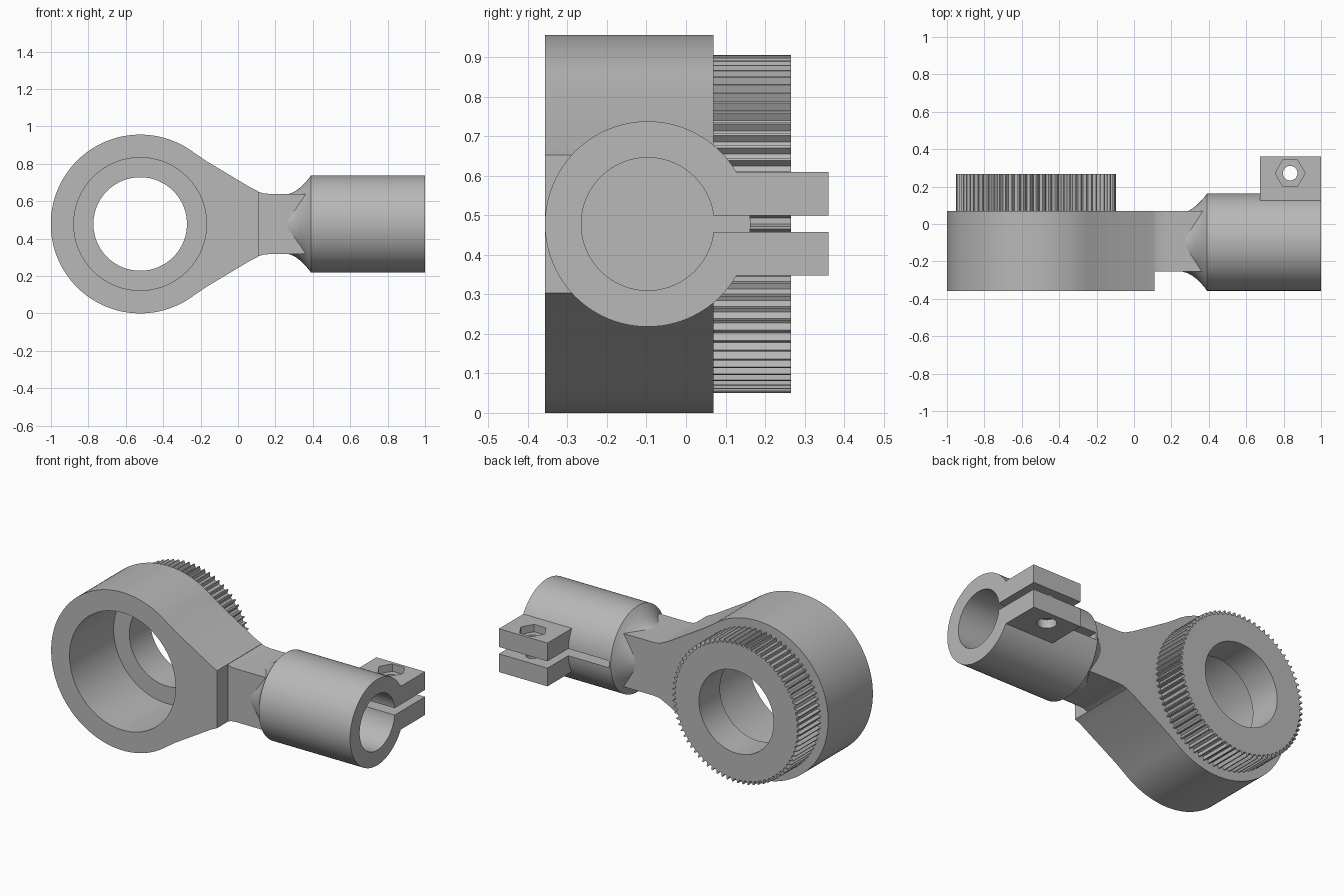
import bpy
import bmesh
from math import cos, sin, pi, radians

cube = bpy.data.objects.get("Cube")
if cube:
    bpy.data.objects.remove(cube, do_unlink=True)

MID = 0.478           # height of the shared centre line
RING_X = -0.523       # ring centre
SOCKET_Y = -0.097     # socket axis

grey = bpy.data.materials.new("machined grey")
grey.use_nodes = True
grey.diffuse_color = (0.48, 0.48, 0.48, 1)
grey.node_tree.nodes["Principled BSDF"].inputs["Base Color"].default_value = grey.diffuse_color


def place(axis, d, p):
    """Put a 2D profile point at distance d along an axis."""
    return {"x": (d, p[0], p[1]), "y": (p[0], d, p[1]), "z": (p[0], p[1], d)}[axis]


def loft(name, axis, sections):
    """Skin a list of (distance, outline) sections and cap both ends."""
    bm = bmesh.new()
    rows = [[bm.verts.new(place(axis, d, p)) for p in pts] for d, pts in sections]
    n = len(rows[0])
    for a, b in zip(rows, rows[1:]):
        for i in range(n):
            j = (i + 1) % n
            bm.faces.new((a[i], a[j], b[j], b[i]))
    bm.faces.new(rows[0])
    bm.faces.new(rows[-1])
    bmesh.ops.recalc_face_normals(bm, faces=bm.faces)
    mesh = bpy.data.meshes.new(name)
    bm.to_mesh(mesh)
    bm.free()
    mesh.materials.append(grey)
    ob = bpy.data.objects.new(name, mesh)
    bpy.context.collection.objects.link(ob)
    return ob


def prism(name, axis, pts, lo, hi):
    return loft(name, axis, [(lo, pts), (hi, pts)])


def box(name, x, y, z):
    return prism(name, "z", [(x[0], y[0]), (x[1], y[0]), (x[1], y[1]), (x[0], y[1])], *z)


def circle(cx, cy, r, n=96):
    return [(cx + r * cos(2 * pi * i / n), cy + r * sin(2 * pi * i / n)) for i in range(n)]


def combine(ob, other, operation):
    """Apply a boolean and remove the second object."""
    mod = ob.modifiers.new("combine", "BOOLEAN")
    mod.operation, mod.solver, mod.object = operation, "EXACT", other
    bpy.context.view_layer.objects.active = ob
    bpy.ops.object.modifier_apply(modifier=mod.name)
    bpy.data.objects.remove(other, do_unlink=True)


def mirrored(upper):
    """Close an upper outline (x, height above centre) with its mirror image."""
    return [(x, MID + h) for x, h in upper] + [(x, MID - h) for x, h in reversed(upper)]


# Ring with its tapering arm
arc = [radians(178 - 3 * i) for i in range(43)]
upper = [(RING_X + 0.478 * cos(a), 0.478 * sin(a)) for a in arc]
upper += [(-0.205, 0.361), (-0.17, 0.337), (-0.12, 0.307), (0.07, 0.193), (0.11, 0.174)]
ring = prism("ring_and_arm", "y", mirrored(upper), -0.357, 0.07)

# Thinner neck behind the step
neck_top = [(0.09, 0.17), (0.11, 0.172), (0.135, 0.164), (0.17, 0.161), (0.385, 0.161)]
combine(ring, prism("neck", "y", mirrored(neck_top), -0.255, 0.07), "UNION")
combine(ring, prism("seat_cutter", "y", circle(RING_X, MID, 0.355), -0.5, 0.5), "DIFFERENCE")

# Knurled collar behind the ring
TEETH = 76
knurl = []
for i in range(TEETH):
    for step, r in ((0, 0.408), (0.45, 0.408), (0.65, 0.428), (0.82, 0.428)):
        a = 2 * pi * (i + step) / TEETH
        knurl.append((RING_X + r * cos(a), MID + r * sin(a)))
collar = prism("knurled_collar", "y", knurl, 0.065, 0.266)
combine(collar, prism("hole_cutter", "y", circle(RING_X, MID, 0.25), -0.5, 0.5), "DIFFERENCE")

# Clamp socket with a flared root
flare = [(0.26, 0.158), (0.285, 0.165), (0.31, 0.178), (0.335, 0.197),
         (0.36, 0.222), (0.378, 0.243), (0.39, 0.26), (1.0, 0.26)]
socket = loft("clamp_socket", "x", [(x, circle(SOCKET_Y, MID, r)) for x, r in flare])
combine(socket, box("lug", (0.675, 1.0), (0.03, 0.36), (0.348, 0.61)), "UNION")
combine(socket, prism("bore_cutter", "x", circle(SOCKET_Y, MID, 0.168), 0.4, 1.2), "DIFFERENCE")
combine(socket, box("slit_cutter", (0.4, 1.2), (SOCKET_Y, 0.5), (0.458, 0.5)), "DIFFERENCE")

# Clamp bolt hole, hexagonal nut pocket above and wider hole below
BOLT = (0.835, 0.272)
for r, sides, lo, hi in ((0.039, 32, 0.2, 0.8), (0.08, 6, 0.565, 0.8), (0.053, 32, 0.2, 0.4)):
    combine(socket, prism("bolt_cutter", "z", circle(*BOLT, r, sides), lo, hi), "DIFFERENCE")

# Smooth curved walls, keep machined edges crisp
for ob in bpy.context.view_layer.objects:
    ob.select_set(ob in (ring, collar, socket))
bpy.context.view_layer.objects.active = ring
bpy.ops.object.shade_smooth_by_angle(angle=radians(28))
